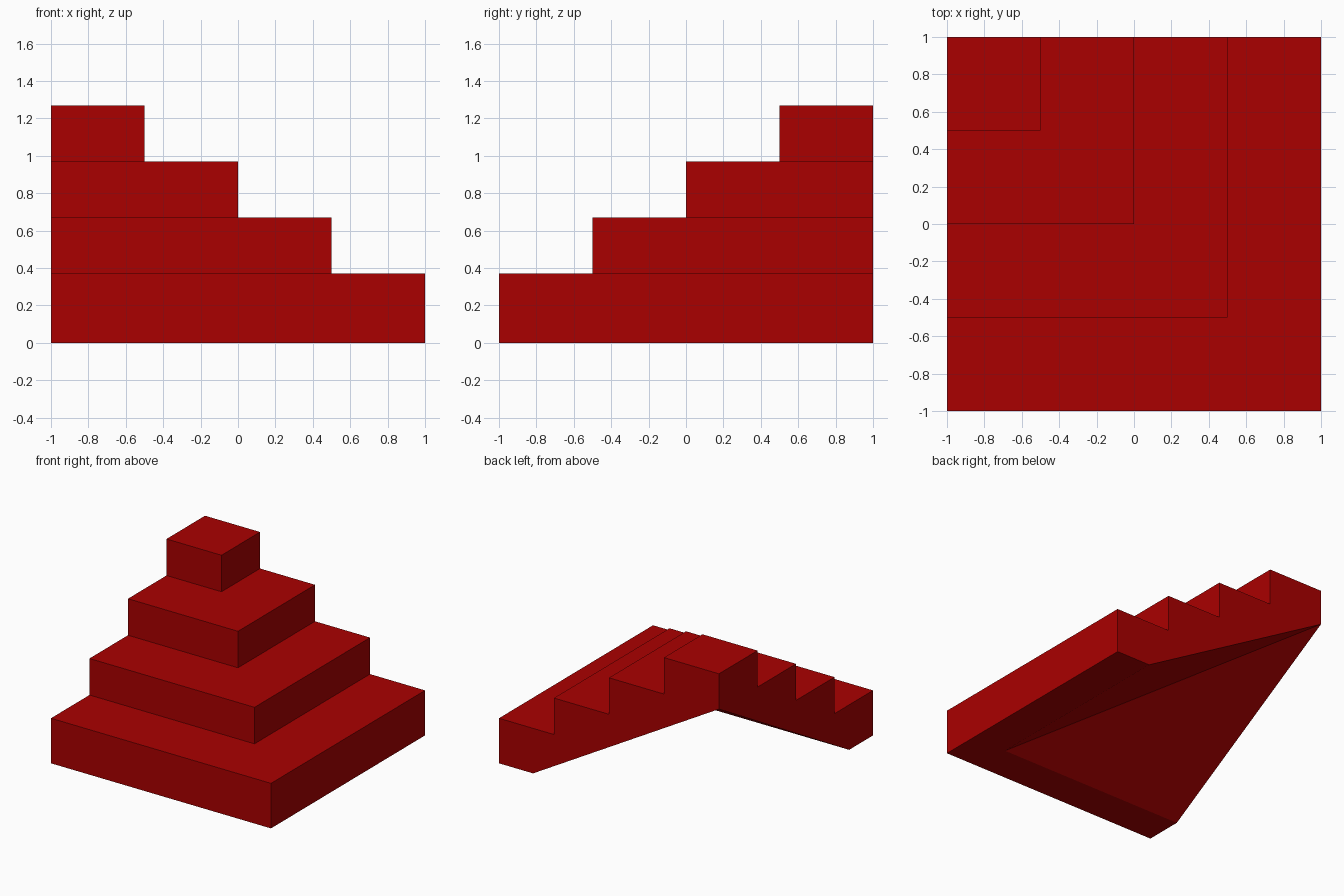
import bpy
import bmesh

cube = bpy.data.objects.get("Cube")
if cube:
    bpy.data.objects.remove(cube, do_unlink=True)

# One flat red for the whole part
red = bpy.data.materials.new("pure_red")
red.use_nodes = True
colour = (0.4, 0, 0, 1)
red.diffuse_color = colour
red.node_tree.nodes["Principled BSDF"].inputs["Base Color"].default_value = colour

STEPS = 4
RUN, RISE, FIRST_RISE = 0.5, 0.3, 0.37
LIP, APEX_Z = 0.31, 0.98

# Stair profile as (reach from centre, height), starting at the inner lip edge
profile = [(1 - LIP, 0), (1, 0)]
for i in range(STEPS):
    reach, top = 1 - i * RUN, FIRST_RISE + i * RISE
    profile.append((reach, top))
    if i < STEPS - 1:
        profile.append((reach - RUN, top))

bm = bmesh.new()

# Each profile point turns the outer corner: front end, corner, back end
rings = [[bm.verts.new(p) for p in ((-1, -s, z), (s, -s, z), (s, 1, z))]
         for s, z in profile]

# Risers, treads and the flat underside lip
for lower, upper in zip(rings, rings[1:]):
    for k in range(2):
        bm.faces.new((lower[k], lower[k + 1], upper[k + 1], upper[k]))

# Top landing and sloped underside meeting at the back corner
apex = bm.verts.new((-1, 1, APEX_Z))
peak = bm.verts.new((-1, 1, profile[-1][1]))
bm.faces.new(rings[-1] + [peak])
for k in range(2):
    bm.faces.new((rings[0][k + 1], rings[0][k], apex))

# Stepped side walls
for end in (0, 2):
    bm.faces.new([ring[end] for ring in rings] + [peak, apex])

bmesh.ops.recalc_face_normals(bm, faces=bm.faces)
mesh = bpy.data.meshes.new("corner_stairs")
bm.to_mesh(mesh)
bm.free()
mesh.materials.append(red)
stairs = bpy.data.objects.new("corner_stairs", mesh)
bpy.context.collection.objects.link(stairs)
